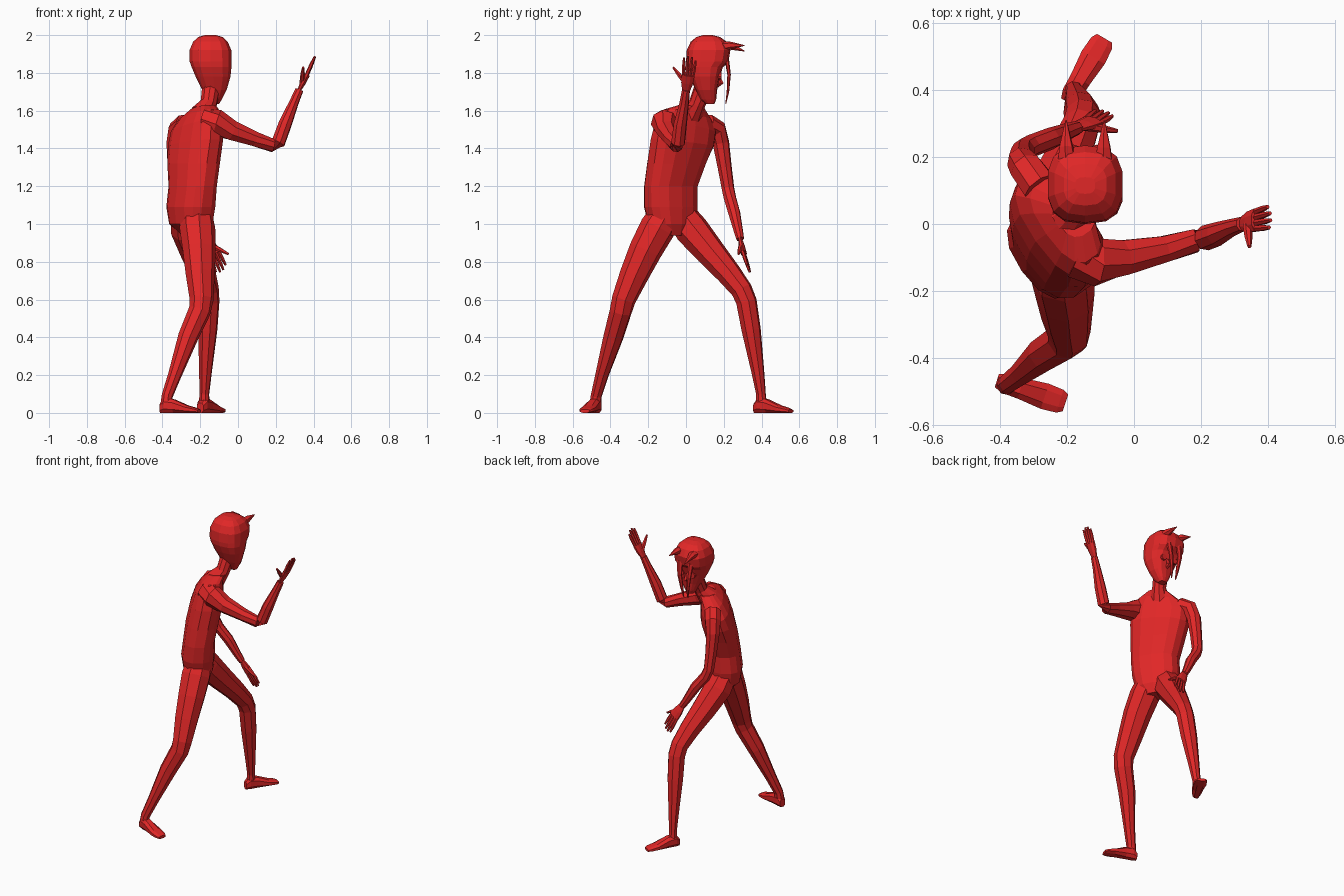
import bpy, bmesh, math
from mathutils import Vector as V

red = bpy.data.materials.new("red")
red.diffuse_color = (0.75, 0.02, 0.02, 1)


def loft(name, rings, sides=8, power=1.0):
    """rings: (centre, half-axis a, half-axis b); power < 1 makes boxier sections"""
    bm = bmesh.new()
    rows = []
    for c, a, b in rings:
        row = []
        for i in range(sides):
            t = 2 * math.pi * (i + 0.5) / sides
            ca, sa = math.cos(t), math.sin(t)
            ca = math.copysign(abs(ca) ** power, ca)
            sa = math.copysign(abs(sa) ** power, sa)
            row.append(bm.verts.new(V(c) + V(a) * ca + V(b) * sa))
        rows.append(row)
    for r, s in zip(rows, rows[1:]):
        for i in range(sides):
            j = (i + 1) % sides
            bm.faces.new((r[i], r[j], s[j], s[i]))
    bm.faces.new(rows[0])
    bm.faces.new(rows[-1])
    bmesh.ops.recalc_face_normals(bm, faces=bm.faces)
    me = bpy.data.meshes.new(name)
    bm.to_mesh(me)
    bm.free()
    me.materials.append(red)
    ob = bpy.data.objects.new(name, me)
    bpy.context.collection.objects.link(ob)
    return ob


def tube(name, pts, sides=8, side=None, flat=1.0):
    """pts: (x, y, z, radius); side fixes the wide axis, flat scales the other"""
    ps = [V(p[:3]) for p in pts]
    rings = []
    for i, p in enumerate(ps):
        d = (ps[min(i + 1, len(ps) - 1)] - ps[max(i - 1, 0)]).normalized()
        s = V(side) if side else V((0.8, 0.55, 0.1))
        a = (s - d * s.dot(d)).normalized()
        r = pts[i][3]
        rings.append((p, a * r, d.cross(a) * r * flat))
    return loft(name, rings, sides)


# torso, turned towards +x +y: (x, y, z, half width, half depth, roll)
yaw = math.radians(35)
F = V((math.cos(yaw), math.sin(yaw), 0))
W = V((-math.sin(yaw), math.cos(yaw), 0))
torso = [(-.235, -.06, .94, .07, .05, 0), (-.25, -.075, 1.0, .13, .095, 0),
         (-.25, -.08, 1.09, .15, .105, 0), (-.24, -.08, 1.2, .152, .1, 0),
         (-.235, -.05, 1.32, .17, .105, 0), (-.225, -.02, 1.43, .185, .105, .1),
         (-.22, 0, 1.52, .18, .09, .2), (-.205, .01, 1.58, .14, .07, .2),
         (-.18, .03, 1.62, .07, .055, .15)]
loft("torso", [((x, y, z), W * w - V((0, 0, r * w)), F * d)
               for x, y, z, w, d, r in torso], 14, 0.8)

# neck
tube("neck", [(-.19, .025, 1.58, .065), (-.155, .06, 1.64, .045),
              (-.14, .1, 1.74, .05)], 10)

# head, facing +y: (z, centre x, half width, back y, front y)
head = [(1.635, -.125, .025, .105, .15), (1.66, -.125, .04, .075, .16),
        (1.71, -.125, .066, .05, .165), (1.78, -.132, .094, .02, .18),
        (1.83, -.14, .107, .003, .195), (1.86, -.145, .113, 0, .225),
        (1.92, -.146, .113, .004, .235), (1.965, -.146, .093, .025, .215),
        (1.99, -.146, .065, .055, .18), (2.0, -.146, .03, .09, .14)]
loft("head", [((x, (b + f) / 2, z), (w, 0, 0), (0, (f - b) / 2, 0))
              for z, x, w, b, f in head], 14, 0.72)

# face and hair details, mirrored about the head centre
tube("nose", [(-.13, .165, 1.8, .008), (-.13, .185, 1.745, .016), (-.13, .16, 1.73, .012)], 6)
for s, n in ((-1, "left"), (1, "right")):
    cx = -.146 + s * .055
    tube(n + "_horn", [(cx, .16, 1.935, .034), (cx + s * .001, .23, 1.945, .022),
                       (cx + s * .002, .31, 1.93 + .015 * s, .002)], 6)
    tube(n + "_eye", [(-.135 + s * .042, .17, 1.785, .02),
                      (-.135 + s * .042, .187, 1.785, .02)], 10)
    tube(n + "_hair_strand", [(-.146 + s * .04, .215, 1.88, .022),
                              (-.146 + s * .035, .228, 1.79, .017),
                              (-.146 + s * .022, .222, 1.7, .012),
                              (-.146 + s * .016, .21, 1.635, .004)], 6, (1, 0, 0), .55)

# arms: shoulder, elbow, wrist
tube("right_arm", [(-.17, -.09, 1.54, .075), (-.11, -.115, 1.535, .072),
                   (-.03, -.1, 1.495, .056), (.09, -.075, 1.45, .042),
                   (.185, -.05, 1.415, .036), (.213, -.042, 1.43, .038),
                   (.25, -.03, 1.53, .036), (.295, -.01, 1.64, .026),
                   (.325, 0, 1.71, .022)])
tube("left_arm", [(-.28, .11, 1.53, .055), (-.32, .165, 1.5, .052),
                  (-.335, .185, 1.43, .045), (-.335, .205, 1.3, .038),
                  (-.33, .222, 1.19, .034), (-.31, .232, 1.14, .034),
                  (-.25, .255, 1.06, .033), (-.195, .278, .96, .025),
                  (-.17, .287, .92, .021)])


def hand(name, wrist, knuckle, tip, side, thumb):
    w, k, t, s = V(wrist), V(knuckle), V(tip), V(side).normalized()
    tube(name + "_palm", [(*w, .022), (*w.lerp(k, .5), .034), (*k, .037)], 8, s, .45)
    for i, ln in enumerate((.9, 1.0, .97, .8)):
        o = i - 1.5
        base = k + s * o * .017
        end = k.lerp(t, ln) + s * o * .021
        tube(f"{name}_finger_{i + 1}", [(*base, .01), (*base.lerp(end, .6), .0095),
                                        (*end, .006)], 6, s)
    b = w.lerp(k, .35) + (V(thumb) - w).normalized() * .012
    tube(name + "_thumb", [(*b, .014), (*b.lerp(V(thumb), .55), .012), (*thumb, .006)], 6, s)


hand("right_hand", (.322, 0, 1.705), (.365, .012, 1.79), (.408, .022, 1.887),
     (0, 1, -.1), (.345, -.068, 1.83))
hand("left_hand", (-.172, .286, .925), (-.125, .305, .845), (-.085, .335, .75),
     (.85, -.2, .42), (-.05, .278, .84))

# legs: hip, knee, ankle
tube("right_leg", [(-.22, -.1, 1.07, .08), (-.215, -.15, .98, .095),
                   (-.205, -.215, .86, .088), (-.2, -.275, .73, .077),
                   (-.193, -.33, .6, .064), (-.203, -.345, .54, .06),
                   (-.265, -.385, .4, .054), (-.335, -.445, .2, .036),
                   (-.375, -.475, .09, .03), (-.38, -.48, .04, .032)])
tube("left_leg", [(-.28, -.035, 1.06, .08), (-.265, .03, .97, .092),
                  (-.225, .13, .85, .08), (-.185, .225, .74, .067),
                  (-.158, .295, .65, .058), (-.153, .32, .59, .056),
                  (-.16, .345, .44, .052), (-.172, .38, .22, .035),
                  (-.178, .397, .1, .026), (-.18, .4, .04, .03)])


# feet: wedge from heel to toe
def foot(name, heel, toe):
    h, t = V((*heel, 0)), V((*toe, 0))
    d = (t - h).normalized()
    s = V((-d.y, d.x, 0))
    rings = []
    for k, w, top in ((0, .022, .05), (.12, .032, .078), (.35, .034, .07),
                      (.7, .042, .038), (.92, .038, .025), (1, .028, .018)):
        rings.append((h.lerp(t, k) + V((0, 0, top / 2)), s * w, V((0, 0, top / 2 / .92))))
    ob = loft(name, rings, 8, 0.8)
    low = min(v.co.z for v in ob.data.vertices)
    for v in ob.data.vertices:
        v.co.z -= low


foot("right_foot", (-.41, -.468), (-.205, -.535))
foot("left_foot", (-.2, .365), (-.088, .555))
